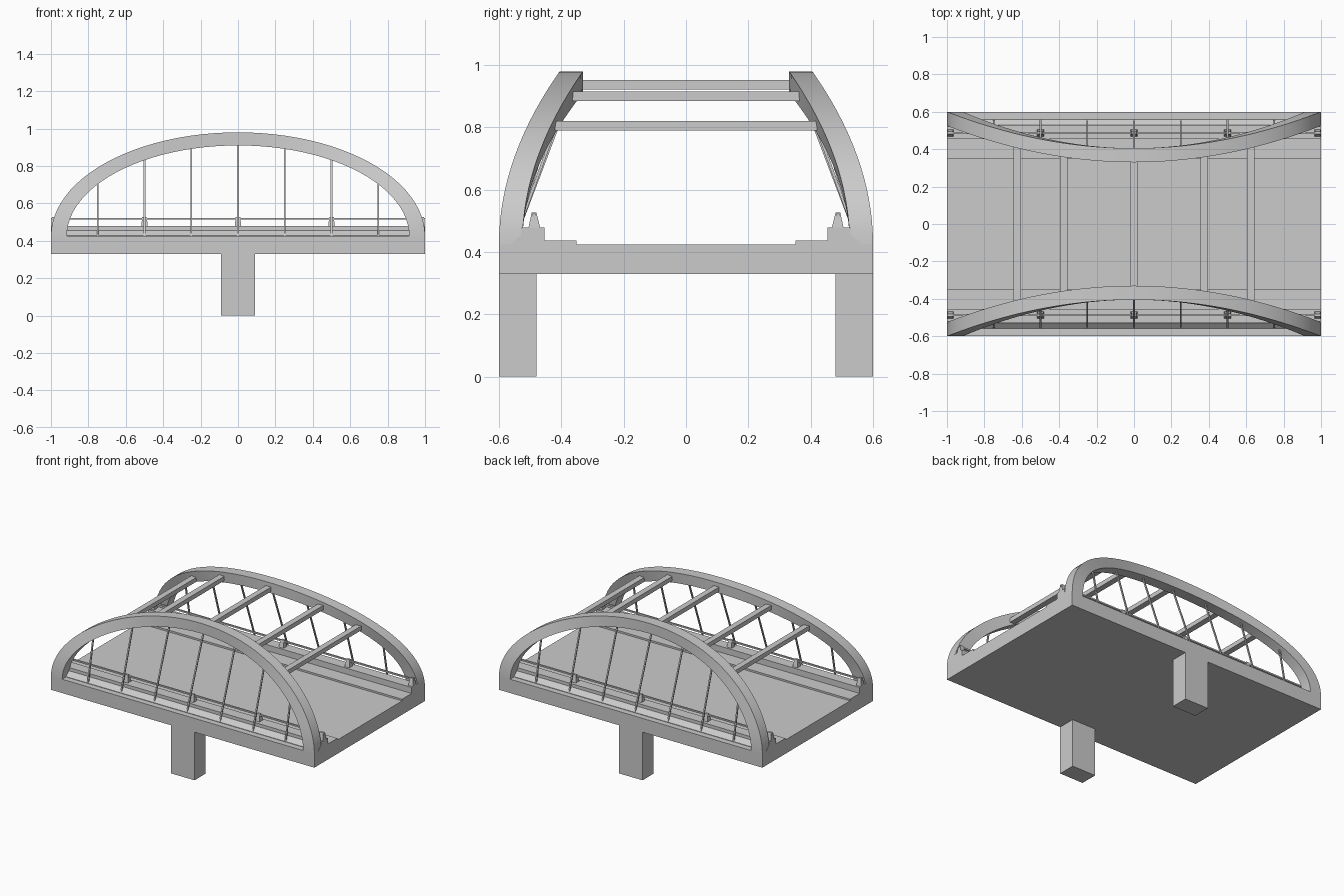
import bpy, bmesh
from math import cos, sin, pi, sqrt, radians
from mathutils import Vector

cube = bpy.data.objects.get("Cube")
if cube:
    bpy.data.objects.remove(cube, do_unlink=True)

concrete = bpy.data.materials.new("concrete grey")
concrete.use_nodes = True
grey = (0.6, 0.6, 0.6, 1)
concrete.diffuse_color = grey
concrete.node_tree.nodes["Principled BSDF"].inputs["Base Color"].default_value = grey

DECK_BOTTOM, DECK_TOP = 0.33, 0.425


def finish(name, bm, smooth=False):
    bmesh.ops.recalc_face_normals(bm, faces=bm.faces)
    mesh = bpy.data.meshes.new(name)
    bm.to_mesh(mesh)
    bm.free()
    mesh.materials.append(concrete)
    obj = bpy.data.objects.new(name, mesh)
    bpy.context.collection.objects.link(obj)
    if smooth:
        bpy.ops.object.select_all(action='DESELECT')
        obj.select_set(True)
        bpy.context.view_layer.objects.active = obj
        bpy.ops.object.shade_smooth_by_angle(angle=radians(30))
    return obj


def loft(name, rings, smooth=False):
    """Skin a list of closed rings and cap both ends."""
    bm = bmesh.new()
    loops = [[bm.verts.new(p) for p in ring] for ring in rings]
    n = len(loops[0])
    for a, b in zip(loops, loops[1:]):
        for i in range(n):
            j = (i + 1) % n
            bm.faces.new((a[i], a[j], b[j], b[i]))
    bm.faces.new(loops[0])
    bm.faces.new(loops[-1])
    return finish(name, bm, smooth)


def rect(x0, x1, y0, y1, z):
    return [(x0, y0, z), (x1, y0, z), (x1, y1, z), (x0, y1, z)]


def box(name, x, y, z):
    return loft(name, [rect(*x, *y, z[0]), rect(*x, *y, z[1])])


def rod(name, start, end, thickness):
    """Square bar between two points, lying in a plane across the bridge."""
    start, end = Vector(start), Vector(end)
    u = Vector((1, 0, 0)) * thickness / 2
    v = (end - start).normalized().cross(Vector((1, 0, 0))) * thickness / 2
    return loft(name, [[p - u - v, p + u - v, p + u + v, p - u + v] for p in (start, end)])


def arch_y(theta):
    # the arch leans inwards as it climbs
    return 0.6 - 0.195 * sin(theta) ** 2


ARCH_DEPTH = 0.075
OUTER = (1.0, 0.555)
INNER = (0.915, 0.485)


def arch_point(radii, theta, y):
    return (radii[0] * cos(theta), y, DECK_TOP + radii[1] * sin(theta))


# Deck slab
box("deck", (-1, 1), (-0.6, 0.6), (DECK_BOTTOM, DECK_TOP))

# Walkway, parapet and sloped outer kerb in one section
kerb = [(0.351, 0.42), (0.351, 0.437), (0.454, 0.437), (0.454, 0.478),
        (0.528, 0.478), (0.528, 0.456), (0.56, 0.428), (0.56, 0.42)]

for side, label in ((-1, "front"), (1, "back")):
    # Pier
    box(label + "_pier", (-0.09, 0.09), sorted((side * 0.48, side * 0.6)), (0, DECK_BOTTOM))

    loft(label + "_parapet", [[(x, side * y, z) for y, z in kerb] for x in (-1, 1)])

    # Leaning arch
    rings = []
    steps = 48
    for i in range(steps + 1):
        t = pi * i / steps
        y = arch_y(t)
        rings.append([arch_point(r, t, side * yy) for r, yy in (
            (OUTER, y), (OUTER, y - ARCH_DEPTH), (INNER, y - ARCH_DEPTH), (INNER, y))])
    loft(label + "_arch", rings, smooth=True)

    # Hangers from the arch underside to the kerb
    for i in range(-3, 4):
        x = i * 0.25
        c = x / INNER[0]
        rise = sqrt(1 - c * c)
        top_y = 0.6 - 0.195 * rise ** 2 - ARCH_DEPTH / 2
        rod(f"{label}_hanger_{i + 4}", (x, side * 0.555, 0.425),
            (x, side * top_y, DECK_TOP + INNER[1] * rise + 0.01), 0.009)

    # Tapered railing posts and handrail
    for i, x in enumerate((-0.982, -0.5, 0, 0.5, 0.982)):
        low = sorted((side * 0.467, side * 0.506))
        high = sorted((side * 0.48, side * 0.495))
        loft(f"{label}_post_{i + 1}", [rect(x - 0.018, x + 0.018, *low, 0.475),
                                       rect(x - 0.012, x + 0.012, *high, 0.527)])
    box(label + "_handrail", (-1, 1), sorted((side * 0.482, side * 0.492)), (0.513, 0.523))

# Cross braces between the arches
for i, (x, z, y) in enumerate(((-0.625, 0.805, 0.42), (-0.375, 0.9, 0.375), (0, 0.937, 0.34),
                               (0.375, 0.9, 0.375), (0.625, 0.805, 0.42))):
    box(f"cross_brace_{i + 1}", (x - 0.02, x + 0.02), (-y, y), (z - 0.015, z + 0.015))
